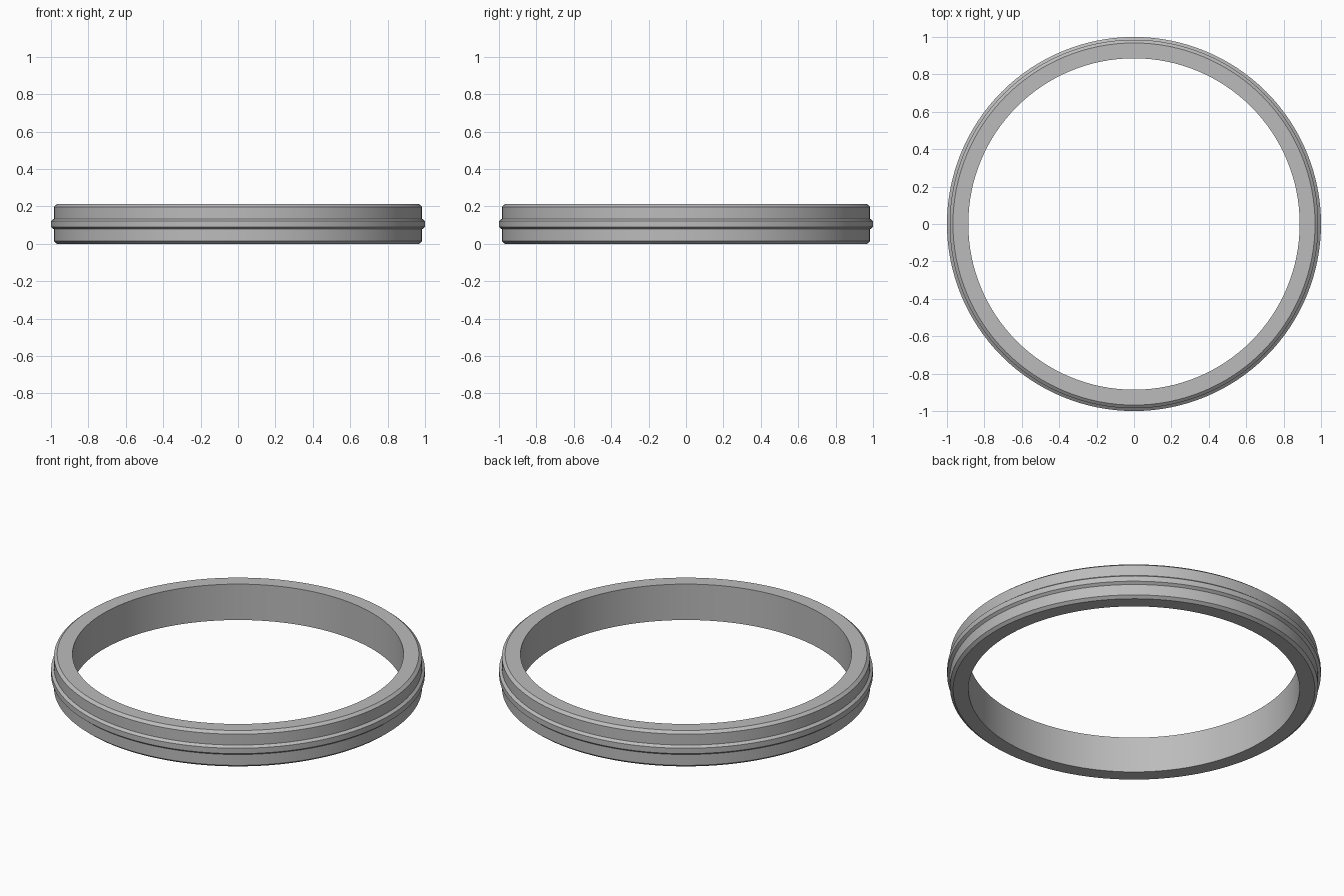
import bpy
import bmesh
from math import cos, sin, tau, radians

cube = bpy.data.objects.get("Cube")
if cube:
    bpy.data.objects.remove(cube, do_unlink=True)

SEGMENTS = 128
HEIGHT = 0.212
MID = HEIGHT / 2

# Lower half of the band cross-section, as (radius, height)
lower = [(0.886, 0), (0.968, 0), (0.985, 0.014), (0.985, MID - 0.028), (1.0, MID - 0.016)]
# Mirror it about the middle for the upper half
profile = lower + [(r, HEIGHT - z) for r, z in reversed(lower)]

# Band: the closed cross-section swept around the vertical axis
bm = bmesh.new()
rings = []
for i in range(SEGMENTS):
    a = tau * i / SEGMENTS
    rings.append([bm.verts.new((r * cos(a), r * sin(a), z)) for r, z in profile])
for i, ring in enumerate(rings):
    after = rings[(i + 1) % SEGMENTS]
    for j in range(len(profile)):
        k = (j + 1) % len(profile)
        bm.faces.new((ring[j], after[j], after[k], ring[k]))
bmesh.ops.recalc_face_normals(bm, faces=bm.faces)

mesh = bpy.data.meshes.new("ribbed_band")
bm.to_mesh(mesh)
bm.free()
band = bpy.data.objects.new("ribbed_band", mesh)
bpy.context.collection.objects.link(band)

# Plain grey metal
grey = bpy.data.materials.new("grey")
grey.use_nodes = True
colour = (0.5, 0.5, 0.5, 1)
grey.diffuse_color = colour
grey.node_tree.nodes["Principled BSDF"].inputs["Base Color"].default_value = colour
mesh.materials.append(grey)

# Smooth around the band, crisp along the rib and chamfers
bpy.ops.object.select_all(action="DESELECT")
band.select_set(True)
bpy.context.view_layer.objects.active = band
bpy.ops.object.shade_smooth_by_angle(angle=radians(25))
